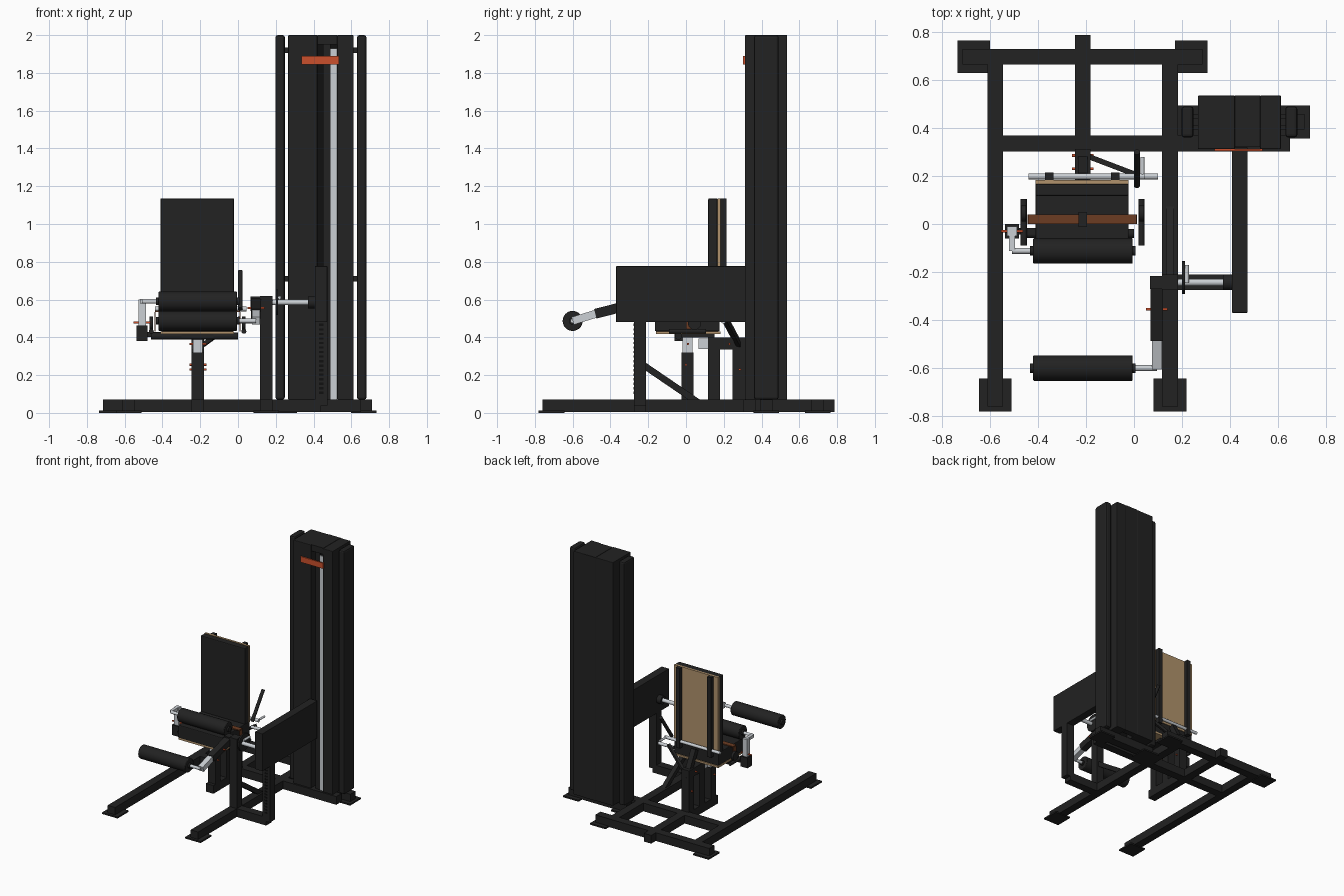
import bpy
import math
from mathutils import Vector

default_cube = bpy.data.objects.get("Cube")
if default_cube:
    bpy.data.objects.remove(default_cube)


def material(name, red, green, blue):
    mat = bpy.data.materials.new(name)
    mat.use_nodes = True
    colour = (red, green, blue, 1)
    mat.diffuse_color = colour
    mat.node_tree.nodes["Principled BSDF"].inputs["Base Color"].default_value = colour
    return mat


BLACK = material("black", .016, .016, .016)
SHADOW = material("deep_black", .005, .005, .005)
STEEL = material("light_steel", .6, .63, .66)
WOOD = material("tan_wood", .44, .29, .15)
ORANGE = material("orange", .6, .08, .025)
BROWN = material("brown_strap", .15, .045, .016)

# Shared positions
TUBE = .065
HALF = TUBE / 2
FLOOR = .038
RAIL_TOP = FLOOR + HALF
RIGHT_RAIL, CENTRE, LEFT_RAIL, STACK = -.578, -.213, .15, .44
BACK, MIDDLE, PIVOT, FRONT = .697, .335, -.243, -.76
TOWER_FRONT, TOWER_BACK, TOWER_TOP = .312, .535, 2
TOWER_RIGHT, TOWER_LEFT = .266, .612
SLOT_RIGHT, SLOT_LEFT = .42, .525
COLUMN_Y = .425
SEAT_RIGHT, SEAT_LEFT = -.41, -.022
SEAT_BASE, SEAT_TOP = .432, .535
PIVOT_Z = .585


def finish(name, mat, bevel):
    part = bpy.context.object
    part.name = name
    part.data.materials.append(mat)
    if bevel:
        modifier = part.modifiers.new("Bevel", "BEVEL")
        modifier.width = bevel
        modifier.segments = 2


def box(name, low, high, mat=BLACK, bevel=0):
    """Box between two opposite corners."""
    low, high = Vector(low), Vector(high)
    bpy.ops.mesh.primitive_cube_add(size=1, location=(low + high) / 2)
    bpy.context.object.scale = high - low
    bpy.ops.object.transform_apply(location=False, rotation=False, scale=True)
    finish(name, mat, bevel)


def tube(name, start, end, width=TUBE, mat=BLACK):
    """Square bar between two points."""
    start, end = Vector(start), Vector(end)
    span = end - start
    bpy.ops.mesh.primitive_cube_add(size=1, location=(start + end) / 2)
    part = bpy.context.object
    part.rotation_euler = span.to_track_quat("Z", "Y").to_euler()
    part.scale = (width, width, span.length)
    finish(name, mat, 0)


def post(name, x, y, top):
    """Upright standing on the floor frame."""
    tube(name, (x, y, FLOOR), (x, y, top))


def rod(name, start, end, radius, mat=STEEL, bevel=0):
    """Round bar between two points."""
    start, end = Vector(start), Vector(end)
    span = end - start
    bpy.ops.mesh.primitive_cylinder_add(vertices=32, radius=radius, depth=span.length,
                                        location=(start + end) / 2)
    bpy.context.object.rotation_euler = span.to_track_quat("Z", "Y").to_euler()
    bpy.ops.object.shade_smooth_by_angle(angle=math.radians(40))
    finish(name, mat, bevel)


def crossbar(name, right, left, y, z, radius, mat=STEEL, bevel=0):
    """Round bar running from side to side."""
    rod(name, (right, y, z), (left, y, z), radius, mat, bevel)


def pin(name, x, y, z):
    crossbar(name, x - .045, x + .045, y, z, .006, ORANGE)


def roller(name, y, z):
    """Padded roller with end caps."""
    right, left, cap = SEAT_RIGHT - .01, SEAT_LEFT + .016, .013
    crossbar(name, right, left, y, z, .053, BLACK, .004)
    crossbar(f"{name}_caps", right - cap, left + cap, y, z, .02, BLACK)


# Floor frame
for side, x in (("right", RIGHT_RAIL), ("left", LEFT_RAIL)):
    tube(f"{side}_floor_rail", (x, FRONT, FLOOR), (x, BACK, FLOOR))
tube("rear_floor_beam", (-.715, BACK, FLOOR), (.285, BACK, FLOOR))
tube("middle_floor_beam", (RIGHT_RAIL, MIDDLE, FLOOR), (.65, MIDDLE, FLOOR))
tube("centre_floor_rail", (CENTRE, -.05, FLOOR), (CENTRE, .787, FLOOR))
tube("tower_floor_beam", (.2, COLUMN_Y, FLOOR), (.71, COLUMN_Y, FLOOR))
tube("pivot_floor_beam", (LEFT_RAIL, PIVOT, FLOOR), (STACK, PIVOT, FLOOR))
FOOT = Vector((.068, .068, .006))
for name, x, y in (("rear_right", -.667, BACK), ("rear_left", .238, BACK),
                   ("front_right", RIGHT_RAIL, -.712), ("front_left", LEFT_RAIL, -.712),
                   ("tower_right", .245, COLUMN_Y), ("tower_left", .665, COLUMN_Y)):
    centre = Vector((x, y, FOOT.z))
    box(f"{name}_foot_plate", centre - FOOT, centre + FOOT)

# Weight tower with a front slot
for side, right, left in (("right", TOWER_RIGHT, SLOT_RIGHT), ("left", SLOT_LEFT, TOWER_LEFT)):
    box(f"{side}_tower_cover", (right, TOWER_FRONT, RAIL_TOP),
        (left, TOWER_BACK, TOWER_TOP), bevel=.004)
box("tower_back_cover", (SLOT_RIGHT, .49, RAIL_TOP), (SLOT_LEFT, TOWER_BACK, TOWER_TOP))
box("tower_cap", (SLOT_RIGHT, .32, 1.95), (SLOT_LEFT, .49, TOWER_TOP))
box("slot_lining", (SLOT_RIGHT, .4, RAIL_TOP), (SLOT_LEFT, .42, 1.95), SHADOW)
box("slot_filler", (.45, .33, RAIL_TOP), (.49, .4, 1.95))
box("weight_guide_strip", (.49, .325, RAIL_TOP), (SLOT_LEFT, .335, 1.93), STEEL)
box("tower_front_plate", (.335, .303, 1.845), (.535, TOWER_FRONT, 1.89), ORANGE)
for side, x, cover in (("right", .223, TOWER_RIGHT), ("left", .655, TOWER_LEFT)):
    box(f"{side}_tower_column", (x - .025, COLUMN_Y - TUBE, RAIL_TOP),
        (x + .025, COLUMN_Y + TUBE, TOWER_TOP), bevel=.012)
    for level, z in (("lower", .71), ("upper", 1.92)):
        tube(f"{side}_{level}_bracket", (x, COLUMN_Y, z), (cover, COLUMN_Y, z), .03)

# Cable housing and its supports
box("cable_housing", (STACK - HALF, -.37, .48), (STACK + HALF, .32, .777), bevel=.003)
post("housing_post", STACK, PIVOT, .49)
face = PIVOT - HALF
for hole in range(16):
    z = .1 + hole * .024
    box("post_hole_plate", (STACK - .012, face - .003, z),
        (STACK + .012, face, z + .012), SHADOW)
post("pivot_post", LEFT_RAIL, PIVOT, .62)
tube("pivot_post_brace", (LEFT_RAIL, PIVOT, .265), (LEFT_RAIL, .09, FLOOR), .035)

# Leg lever and ankle roller
LEVER = .095
ANKLE_Y, ANKLE_Z = -.6, .487
crossbar("pivot_shaft", LEVER, .42, PIVOT, PIVOT_Z, .015)
crossbar("pivot_sleeve", .37, STACK, PIVOT, PIVOT_Z, .032, BLACK)
crossbar("pivot_disc", .2, .212, PIVOT + .02, PIVOT_Z, .068, BLACK)
rod("disc_handle", (.22, -.17, .61), (.22, PIVOT, .61), .009)
tube("pivot_block", (LEVER, PIVOT, .54), (LEVER, PIVOT, .615), .055)
tube("lever_arm", (LEVER, PIVOT, PIVOT_Z), (LEVER, -.48, .525), .052)
tube("lever_slider", (LEVER, -.46, .53), (LEVER, ANKLE_Y, ANKLE_Z), .042, STEEL)
pin("lever_pin", LEVER, -.355, .555)
crossbar("ankle_roller_rod", SEAT_LEFT, LEVER, ANKLE_Y, ANKLE_Z, .012)
roller("ankle_roller", ANKLE_Y, ANKLE_Z)

# Seat with board, strap and side grips
board = SEAT_BASE - .015
box("seat_pad", (SEAT_RIGHT, -.165, SEAT_BASE), (SEAT_LEFT, .178, SEAT_TOP), bevel=.006)
box("seat_board", (SEAT_RIGHT, -.16, board), (SEAT_LEFT, .182, SEAT_BASE), WOOD)
box("seat_support", (-.3, -.06, .4), (-.13, .15, board))
crossbar("seat_cross_tube", -.46, 0, -.04, .407, .019, BLACK)
box("strap", (-.44, 0, SEAT_TOP), (.01, .04, SEAT_TOP + .007), BROWN)
tube("strap_buckle", (CENTRE, -.012, SEAT_TOP), (CENTRE, .05, SEAT_TOP), .035)
for side, x, edge in (("right", -.459, -.44), ("left", .031, .01)):
    box(f"{side}_strap_end", (edge - .003, 0, SEAT_BASE), (edge + .003, .04, SEAT_TOP), BROWN)
    rod(f"{side}_grip", (x, -.09, SEAT_BASE), (x, .105, SEAT_BASE), .013, BLACK)
    crossbar(f"{side}_grip_disc", x - .01, x + .01, .045, .475, .035, BLACK)

# Seat posts
post("seat_post", CENTRE, .008, .32)
tube("seat_post_slider", (CENTRE, .008, .25), (CENTRE, .008, board), .052, STEEL)
post("back_post", CENTRE, .148, .4)
post("rear_post", CENTRE, .28, .34)
tube("back_slider_sleeve", (CENTRE, .118, .367), (CENTRE, TOWER_FRONT, .367))
tube("back_slider", (CENTRE, TUBE, .367), (CENTRE, .13, .367), .055, STEEL)
for name, y, z in (("seat", 0, .255), ("slider", .01, .365),
                   ("sleeve", .23, .365), ("rear", .285, .23)):
    pin(f"{name}_adjusting_pin", CENTRE, y, z)
tube("back_strut", (CENTRE, .28, .36), (CENTRE, .195, .52), .04)
tube("handle_strut", (CENTRE, .29, .34), (.01, .205, .5), .022)

# Backrest
REST_TOP, REST_BACK, HINGE_Y, HINGE_Z = 1.135, .183, .198, .55
box("backrest_pad", (SEAT_RIGHT, .117, .53), (SEAT_LEFT, .167, REST_TOP), bevel=.006)
box("backrest_board", (SEAT_RIGHT, .167, .53), (SEAT_LEFT, REST_BACK, REST_TOP), WOOD)
for side, x in (("right", -.353), ("left", -.078)):
    tube(f"{side}_backrest_rail", (x, HINGE_Y, .5), (x, HINGE_Y, REST_TOP), .034)
crossbar("backrest_tube", -.44, .045, HINGE_Y, HINGE_Z, .012)
rod("adjuster_link", (.035, HINGE_Y, HINGE_Z), (.035, .28, HINGE_Z), .008)
rod("adjuster_handle", (.012, .16, HINGE_Z), (.012, .3, .75), .013, BLACK)
crossbar("adjuster_shaft", SEAT_LEFT, .1, HINGE_Y, .485, .012)

# Thigh roller and its side bracket
BRACKET, BRACKET_Y, THIGH_Y, THIGH_Z = -.508, -.03, -.112, .59
tube("thigh_bracket", (BRACKET, BRACKET_Y, .38), (BRACKET, BRACKET_Y, .462), .06)
tube("thigh_bracket_arm", (BRACKET, BRACKET_Y, .415), (CENTRE, BRACKET_Y, .415), .028)
tube("thigh_slider", (BRACKET, BRACKET_Y, .44), (BRACKET, BRACKET_Y, .6), .04, STEEL)
tube("thigh_elbow", (BRACKET, BRACKET_Y, THIGH_Z), (BRACKET, THIGH_Y, THIGH_Z), .024, STEEL)
crossbar("thigh_roller_rod", BRACKET, SEAT_RIGHT, THIGH_Y, THIGH_Z, .012)
pin("thigh_pin", BRACKET, BRACKET_Y, .478)
roller("thigh_roller", THIGH_Y, THIGH_Z)
